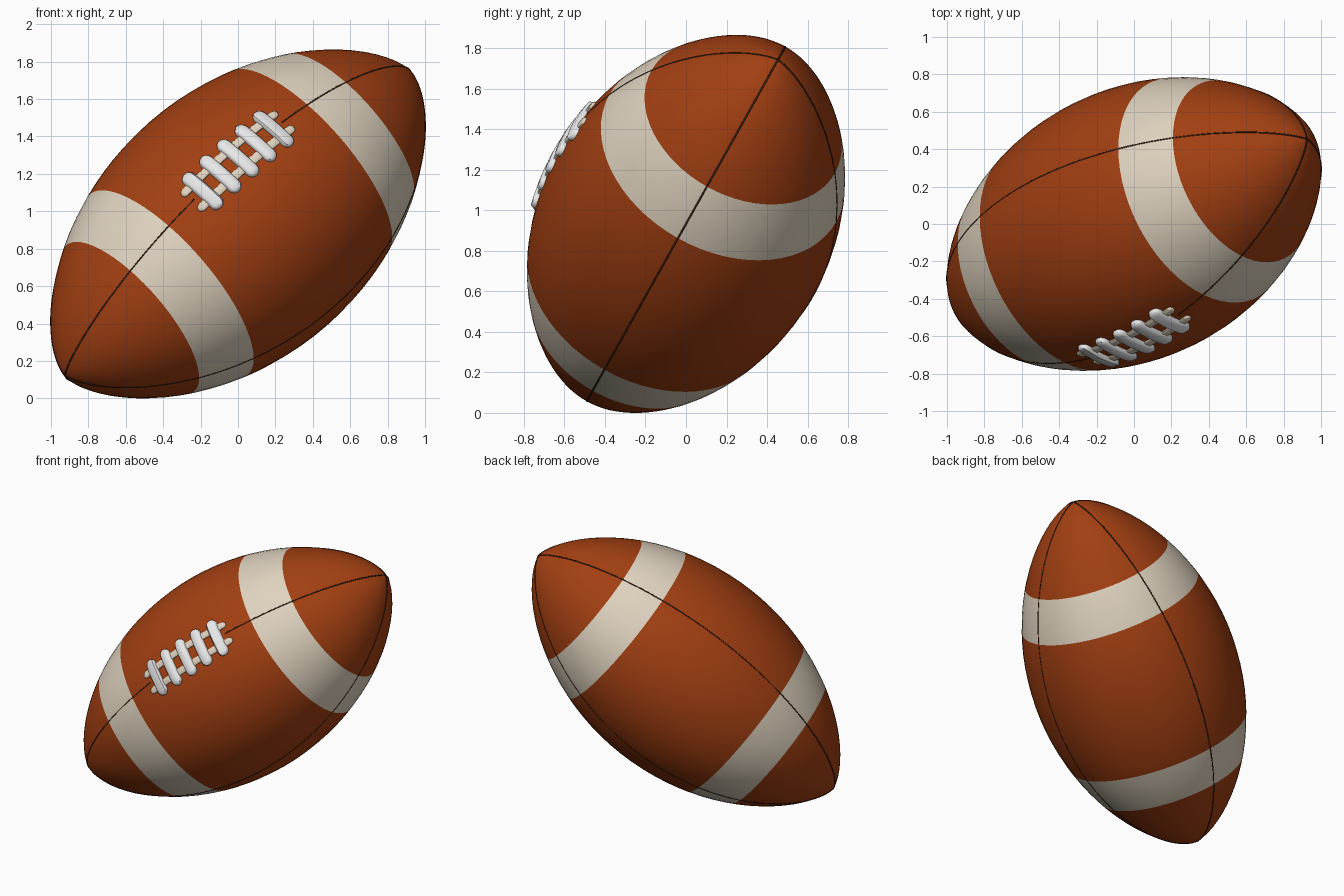
import bpy, bmesh, math
from mathutils import Vector

if "Cube" in bpy.data.objects:
    bpy.data.objects.remove(bpy.data.objects["Cube"])

A, B, P = 1.31, 0.722, 0.675           # half length, radius, profile power
CENTRE = Vector((0, 0, 0.9325))
U = Vector((0.706, 0.346, 0.618)).normalized()      # long axis
V = U.cross(Vector((0, -0.873, 0.489))).normalized()
W = V.cross(U).normalized()                         # direction of the laces
BAND_IN, BAND_OUT = 0.525, 0.815


def material(name, colour):
    m = bpy.data.materials.new(name)
    m.diffuse_color = (*colour, 1)
    m.use_nodes = True
    m.node_tree.nodes["Principled BSDF"].inputs["Base Color"].default_value = m.diffuse_color
    return m


leather = material("brown leather", (0.36, 0.05, 0.006))
cream = material("cream stripe", (0.74, 0.65, 0.52))
white = material("white lace", (0.80, 0.80, 0.80))
dark = material("dark seam", (0.04, 0.012, 0.005))


def radius(s):
    return B * max(0.0, 1 - (s / A) ** 2) ** P


def point(s, angle, h=0.0):
    """Point on the ball at axial position s and angle, raised by h."""
    return CENTRE + U * s + (W * math.cos(angle) + V * math.sin(angle)) * max(0, radius(s) + h)


def finish(bm, name, mats, angle=50):
    bmesh.ops.recalc_face_normals(bm, faces=bm.faces)
    me = bpy.data.meshes.new(name)
    bm.to_mesh(me)
    bm.free()
    ob = bpy.data.objects.new(name, me)
    bpy.context.collection.objects.link(ob)
    for m in mats:
        me.materials.append(m)
    bpy.ops.object.select_all(action='DESELECT')
    ob.select_set(True)
    bpy.context.view_layer.objects.active = ob
    bpy.ops.object.shade_smooth_by_angle(angle=math.radians(angle))
    return ob


# Ball body: rings along the axis, with exact rings at the stripe edges
N, R = 64, 44
stations = [A * math.sin(math.pi * (i / R - 0.5)) for i in range(1, R)]
edges = [-BAND_OUT, -BAND_IN, BAND_IN, BAND_OUT]
stations = sorted([s for s in stations if min(abs(s - e) for e in edges) > 0.02] + edges)
bm = bmesh.new()
rings = [[bm.verts.new(point(s, 2 * math.pi * j / N)) for j in range(N)] for s in stations]
for i in range(len(rings) - 1):
    mid = abs(stations[i] + stations[i + 1]) / 2
    for j in range(N):
        k = (j + 1) % N
        f = bm.faces.new((rings[i][j], rings[i][k], rings[i + 1][k], rings[i + 1][j]))
        f.material_index = 1 if BAND_IN < mid < BAND_OUT else 0
for ring, s in ((rings[0], -A), (rings[-1], A)):
    tip = bm.verts.new(CENTRE + U * s)
    for j in range(N):
        bm.faces.new((ring[j], ring[(j + 1) % N], tip))
finish(bm, "ball_body", [leather, cream], 80)


# Seams: four thin lines from tip to tip, the front one broken by the laces
def seam(name, angle, a0, a1):
    cu = bpy.data.curves.new(name, 'CURVE')
    cu.dimensions = '3D'
    cu.bevel_depth = 0.005
    cu.bevel_resolution = 1
    sp = cu.splines.new('POLY')
    n = 90
    sp.points.add(n)
    for i in range(n + 1):
        s = A * math.sin(a0 + (a1 - a0) * i / n)
        sp.points[i].co = (*point(s, angle, -0.003), 1)
    cu.materials.append(dark)
    bpy.context.collection.objects.link(bpy.data.objects.new(name, cu))


H = math.pi / 2
gap = math.asin(0.33 / A)
seam("front_seam_lower", 0, -H, -gap)
seam("front_seam_upper", 0, gap, H)
for k, label in ((1, "lower_seam"), (2, "back_seam"), (3, "upper_seam")):
    seam(label, k * H, -H, H)


# Laces: round-ended straps lofted over the surface
def strap(name, s0, t0, length, width, height, across, mat):
    bm = bmesh.new()
    half, r = length / 2, width / 2
    arc = [half - r + r * math.sin(q * H / 5) for q in range(5)] + [half - 0.02 * r]
    straight = [(half - r) * (i / 5) for i in range(-4, 5)]
    path = [-a for a in reversed(arc)] + straight + arc
    loops = []
    for p in path:
        over = max(0, abs(p) - (half - r))
        w = math.sqrt(max(r * r - over * over, 0))
        hs = height * (0.5 + 0.5 * w / r)
        loop = []
        for c, h in ((-1, -0.01), (-1, 0.55 * hs), (-0.7, hs), (0.7, hs), (1, 0.55 * hs), (1, -0.01)):
            s, t = (s0 + c * w, t0 + p) if across else (s0 + p, t0 + c * w)
            loop.append(bm.verts.new(point(s, t / B, h)))
        loops.append(loop)
    for a, b in zip(loops, loops[1:]):
        for j in range(6):
            k = (j + 1) % 6
            bm.faces.new((a[j], a[k], b[k], b[j]))
    bm.faces.new(loops[0])
    bm.faces.new(loops[-1])
    finish(bm, name, [mat])


for side, t in (("left", -0.066), ("right", 0.066)):
    strap("lace_rail_" + side, 0, t, 0.72, 0.048, 0.012, False, cream)
for i in range(5):
    strap("lace_bar_%d" % (i + 1), (i - 2) * 0.134, 0, 0.285, 0.074, 0.026, True, white)
